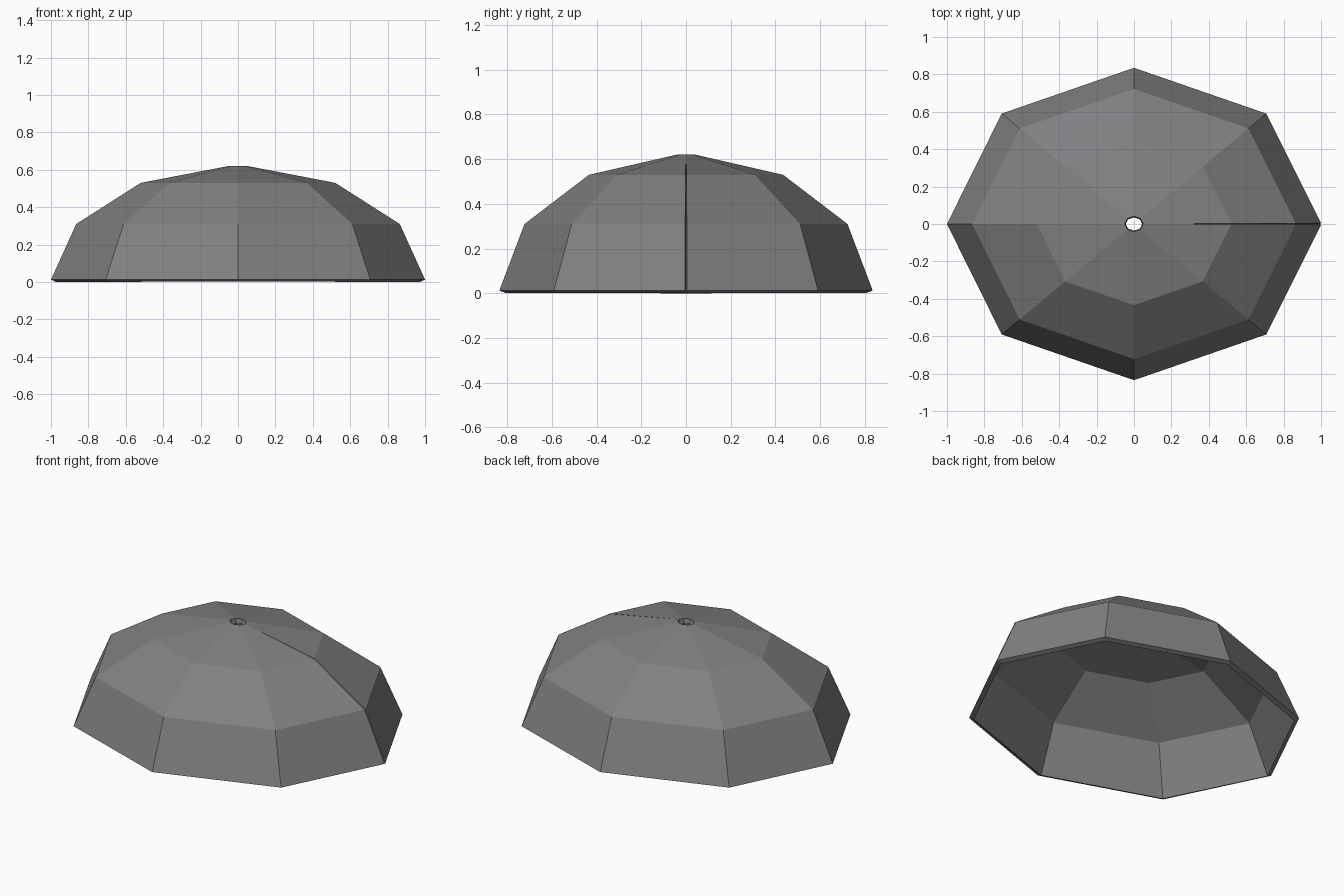
import bpy
import bmesh
from math import cos, sin, pi

cube = bpy.data.objects.get("Cube")
if cube:
    bpy.data.objects.remove(cube, do_unlink=True)

SIDES = 8
DEPTH = 0.835          # y radius relative to x radius
GAP = 0.005            # half width of the seam on the +x side, as an angle
WALL = 0.03
PROFILE = [(1.0, 0.0125), (0.865, 0.31), (0.52, 0.53), (0.05, 0.62)]

# Shell material
grey = bpy.data.materials.new("grey_shell")
grey.use_nodes = True
colour = (0.22, 0.22, 0.225, 1)
grey.diffuse_color = colour
grey.node_tree.nodes["Principled BSDF"].inputs["Base Color"].default_value = colour

# Eight panels swept around an oval, left open at the seam and the crown hole
angles = [2 * pi * i / SIDES for i in range(SIDES + 1)]
angles[0] += GAP
angles[-1] -= GAP
bm = bmesh.new()
rings = [[bm.verts.new((r * cos(a), r * DEPTH * sin(a), z)) for a in angles]
         for r, z in PROFILE]
for low, high in zip(rings, rings[1:]):
    for i in range(SIDES):
        bm.faces.new((low[i], low[i + 1], high[i + 1], high[i]))
mesh = bpy.data.meshes.new("dome_shell")
bm.to_mesh(mesh)
bm.free()
mesh.materials.append(grey)
dome = bpy.data.objects.new("dome_shell", mesh)
bpy.context.collection.objects.link(dome)

# Wall thickness, grown inward
wall = dome.modifiers.new("wall", 'SOLIDIFY')
wall.thickness = WALL
wall.offset = -1
